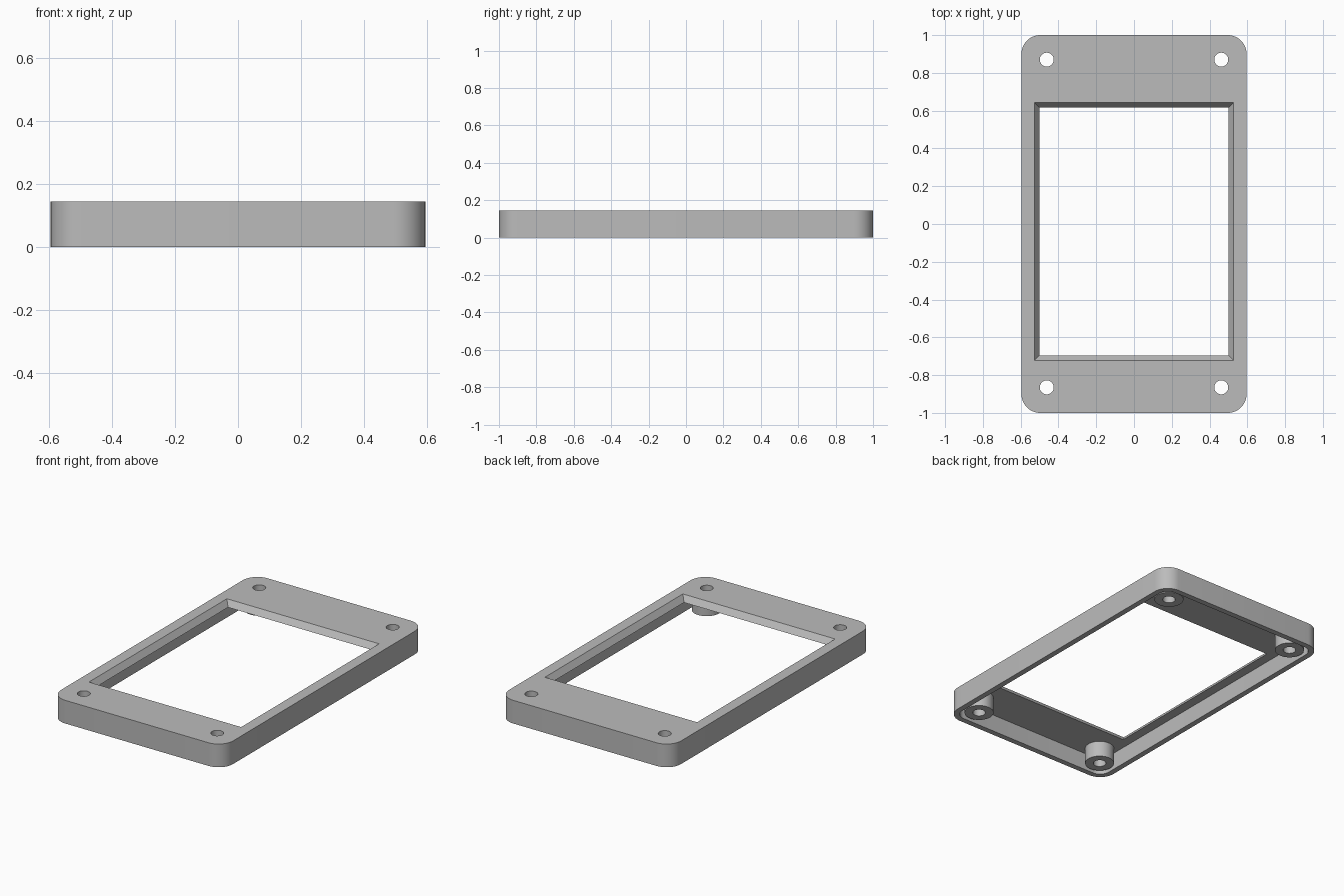
import bpy
import bmesh
from math import cos, sin, pi, radians

if "Cube" in bpy.data.objects:
    bpy.data.objects.remove(bpy.data.objects["Cube"], do_unlink=True)

# Main dimensions
HALF_X, HALF_Y, HEIGHT, CORNER = 0.596, 1.0, 0.145, 0.1
WALL, UNDERSIDE = 0.035, 0.108
HOLE_R, BOSS_R, BOSS_BASE = 0.037, 0.085, 0.008
HOLES = [(x, y) for x in (-0.462, 0.462) for y in (-0.865, 0.87)]

grey = bpy.data.materials.new("light_grey")
grey.use_nodes = True
colour = (0.5, 0.5, 0.5, 1)
grey.diffuse_color = colour
grey.node_tree.nodes["Principled BSDF"].inputs["Base Color"].default_value = colour


def rounded_outline(hx, hy, r, steps=12):
    """Counter-clockwise rounded rectangle."""
    points = []
    for i, (sx, sy) in enumerate([(1, 1), (-1, 1), (-1, -1), (1, -1)]):
        for k in range(steps + 1):
            a = (i + k / steps) * pi / 2
            points.append((sx * (hx - r) + r * cos(a), sy * (hy - r) + r * sin(a)))
    return points


def circle(cx, cy, r, steps=40):
    return [(cx + r * cos(2 * pi * k / steps), cy + r * sin(2 * pi * k / steps))
            for k in range(steps)]


def rectangle(x, y0, y1):
    return [(-x, y0), (x, y0), (x, y1), (-x, y1)]


def loft(name, rings, closed=False):
    """Join (outline, z) rings; cap the ends, or close them into a tube."""
    bm = bmesh.new()
    loops = [[bm.verts.new((x, y, z)) for x, y in pts] for pts, z in rings]
    pairs = list(zip(loops, loops[1:]))
    if closed:
        pairs.append((loops[-1], loops[0]))
    else:
        bm.faces.new(loops[0][::-1])
        bm.faces.new(loops[-1])
    for low, high in pairs:
        for i in range(len(low)):
            j = (i + 1) % len(low)
            bm.faces.new((low[i], low[j], high[j], high[i]))
    bmesh.ops.recalc_face_normals(bm, faces=bm.faces)
    mesh = bpy.data.meshes.new(name)
    bm.to_mesh(mesh)
    bm.free()
    mesh.materials.append(grey)
    obj = bpy.data.objects.new(name, mesh)
    bpy.context.collection.objects.link(obj)
    return obj


def activate(obj):
    bpy.ops.object.select_all(action='DESELECT')
    obj.select_set(True)
    bpy.context.view_layer.objects.active = obj


def cut(obj, cutter):
    mod = obj.modifiers.new("cut", 'BOOLEAN')
    mod.operation, mod.solver, mod.object = 'DIFFERENCE', 'EXACT', cutter
    activate(obj)
    bpy.ops.object.modifier_apply(modifier=mod.name)
    bpy.data.objects.remove(cutter, do_unlink=True)


# Bezel body: rounded slab hollowed from below
outer = rounded_outline(HALF_X, HALF_Y, CORNER)
inner = rounded_outline(HALF_X - WALL, HALF_Y - WALL, CORNER - WALL)
bezel = loft("bezel_shell", [(outer, 0), (outer, HEIGHT)])
cut(bezel, loft("cavity_cutter", [(inner, -0.1), (inner, UNDERSIDE)]))

# Window with sloped sides, cutter running past both plate faces
slope = 0.026 / (HEIGHT - UNDERSIDE)
window = []
for z in (UNDERSIDE - 0.02, HEIGHT + 0.02):
    grow = (z - HEIGHT) * slope
    window.append((rectangle(0.527 + grow, -0.722 - grow, 0.643 + grow), z))
cut(bezel, loft("window_cutter", window))

# Screw holes and the hollow bosses beneath them
parts = [bezel]
for n, (x, y) in enumerate(HOLES, 1):
    bore, rim = circle(x, y, HOLE_R), circle(x, y, BOSS_R)
    cut(bezel, loft("hole_cutter", [(bore, 0.05), (bore, 0.2)]))
    parts.append(loft(f"screw_boss_{n}", [(rim, BOSS_BASE), (rim, UNDERSIDE),
                                          (bore, UNDERSIDE), (bore, BOSS_BASE)], closed=True))

for part in parts:
    activate(part)
    bpy.ops.object.shade_smooth_by_angle(angle=radians(30))
